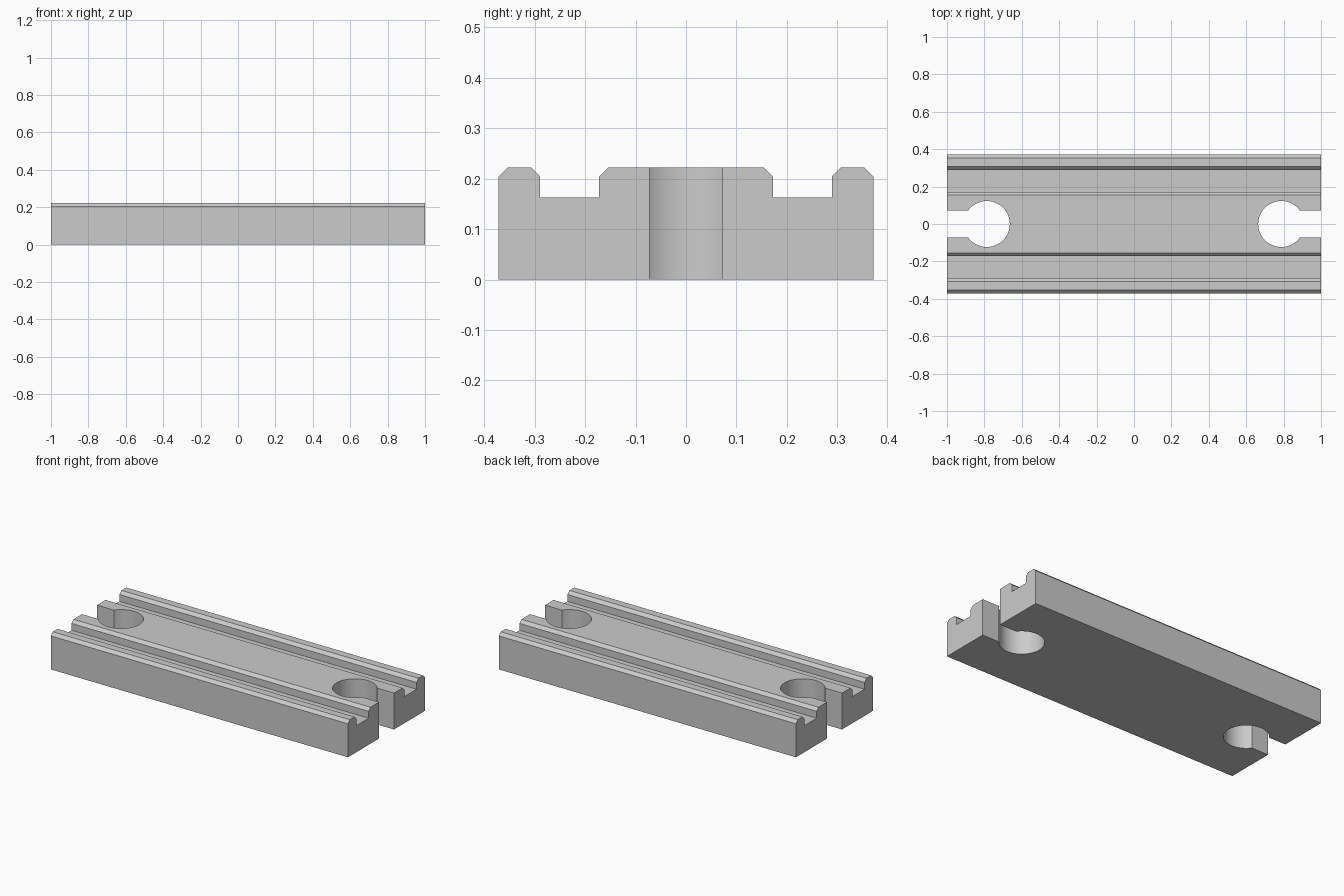
import bpy
import bmesh
import math
from mathutils import Vector

cube = bpy.data.objects.get("Cube")
if cube:
    bpy.data.objects.remove(cube, do_unlink=True)

LENGTH, HEIGHT = 2.0, 0.222
HOLE_X, HOLE_R, SLOT = 0.787, 0.123, 0.072

grey = bpy.data.materials.new("plain grey")
grey.use_nodes = True
colour = (0.6, 0.6, 0.6, 1)
grey.diffuse_color = colour
grey.node_tree.nodes["Principled BSDF"].inputs["Base Color"].default_value = colour


def prism(name, points, direction):
    """Extrude a closed outline along a direction."""
    bm = bmesh.new()
    face = bm.faces.new([bm.verts.new(p) for p in points])
    new = bmesh.ops.extrude_face_region(bm, geom=[face])["geom"]
    verts = [v for v in new if isinstance(v, bmesh.types.BMVert)]
    bmesh.ops.translate(bm, verts=verts, vec=Vector(direction))
    bmesh.ops.recalc_face_normals(bm, faces=bm.faces[:])
    mesh = bpy.data.meshes.new(name)
    bm.to_mesh(mesh)
    bm.free()
    mesh.materials.append(grey)
    obj = bpy.data.objects.new(name, mesh)
    bpy.context.collection.objects.link(obj)
    return obj


# Grooved bar: mirrored cross-section with chamfered rails
half = [(0.371, 0), (0.371, 0.204), (0.353, HEIGHT), (0.307, HEIGHT),
        (0.289, 0.204), (0.289, 0.162), (0.172, 0.162), (0.172, 0.204),
        (0.154, HEIGHT)]
section = half + [(-y, z) for y, z in reversed(half)]
bar = prism("grooved_bar", [(-LENGTH / 2, y, z) for y, z in section], (LENGTH, 0, 0))

# Keyhole cutters: round hole opening to each end through a slot
start = math.asin(SLOT / HOLE_R)
steps = 48
arc = [start + (2 * math.pi - 2 * start) * i / steps for i in range(steps + 1)]
outline = [(HOLE_X + HOLE_R * math.cos(a), HOLE_R * math.sin(a)) for a in arc]
outline += [(1.1, -SLOT), (1.1, SLOT)]
cutters = []
for side, label in ((1, "left"), (-1, "right")):
    cutter = prism(label + "_keyhole_cutter",
                   [(side * x, y, -0.1) for x, y in outline], (0, 0, 0.5))
    cutter.hide_render = True
    cutters.append(cutter)
    cut = bar.modifiers.new(label + " keyhole", "BOOLEAN")
    cut.operation = "DIFFERENCE"
    cut.solver = "EXACT"
    cut.object = cutter

# Apply the cuts and discard the cutters
bpy.ops.object.select_all(action="DESELECT")
bar.select_set(True)
bpy.context.view_layer.objects.active = bar
for modifier in list(bar.modifiers):
    bpy.ops.object.modifier_apply(modifier=modifier.name)
for cutter in cutters:
    bpy.data.objects.remove(cutter, do_unlink=True)
bpy.ops.object.shade_smooth_by_angle(angle=math.radians(25))
